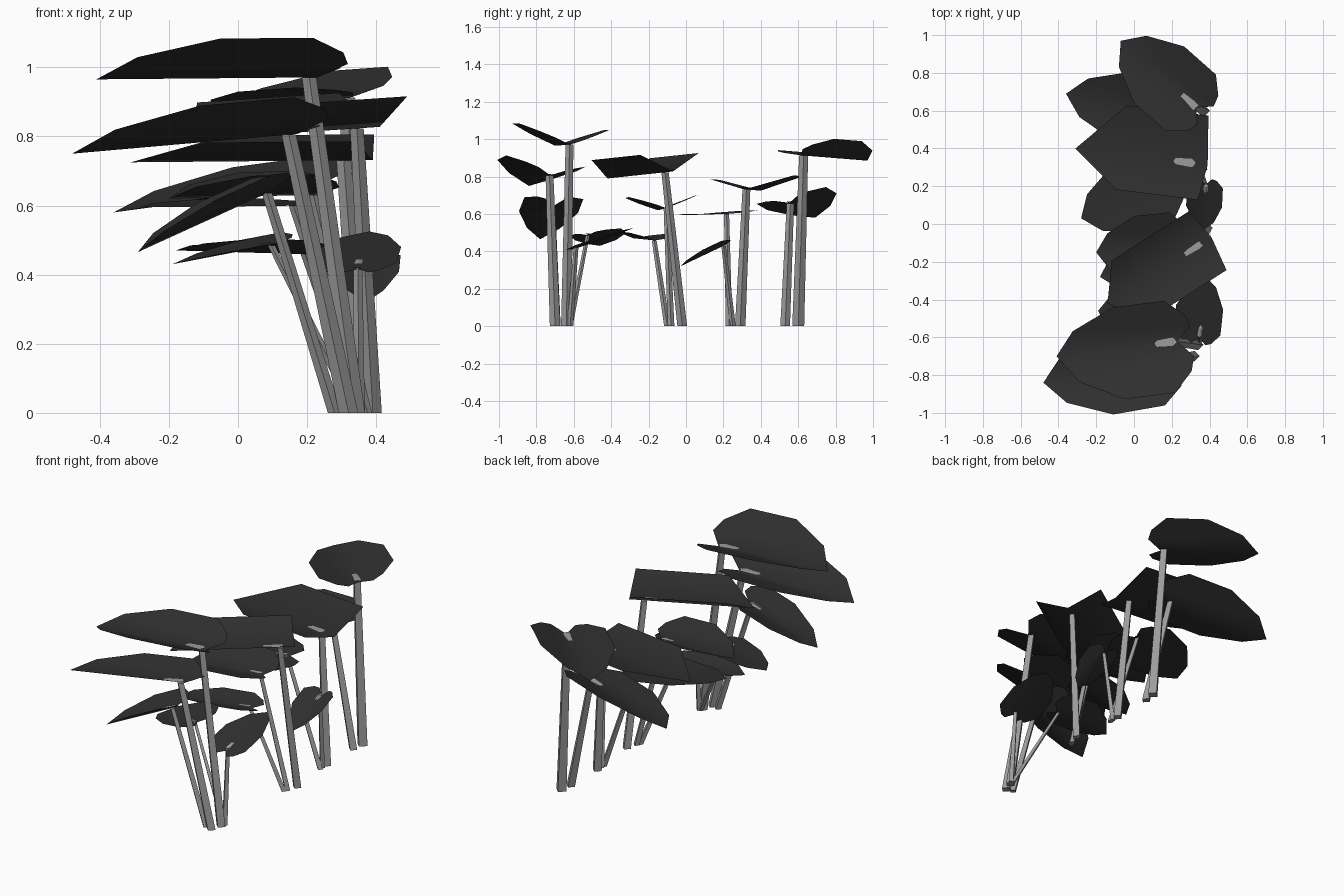
import bpy
import bmesh
from mathutils import Vector

cube = bpy.data.objects.get("Cube")
if cube:
    bpy.data.objects.remove(cube, do_unlink=True)


def material(name, value):
    mat = bpy.data.materials.new(name)
    mat.use_nodes = True
    colour = (value, value, value, 1)
    mat.diffuse_color = colour
    node = next(n for n in mat.node_tree.nodes if n.type == "BSDF_PRINCIPLED")
    node.inputs["Base Color"].default_value = colour
    node.inputs["Roughness"].default_value = 0.8
    return mat


LEAF = material("dark leaf grey", 0.028)
STALK = material("stalk grey", 0.33)

# Half outlines, tip to notch: (along the midrib, out to the side)
HEART = [(0.82, 0.55), (0.42, 1), (-0.06, 1), (-0.24, 0.62), (-0.28, 0.33), (-0.14, 0)]
BROAD = [(0.57, 1), (-0.2, 1), (-0.25, 0)]
BLUNT = [(0.73, 1), (-0.2, 1), (-0.25, 0)]
ATTACH = -0.1


def finish(bm, name, mat, smooth):
    mesh = bpy.data.meshes.new(name)
    bm.to_mesh(mesh)
    bm.free()
    mesh.materials.append(mat)
    for poly in mesh.polygons:
        poly.use_smooth = smooth
    obj = bpy.data.objects.new(name, mesh)
    bpy.context.collection.objects.link(obj)


def blade(name, heart, axis, left, right, outline):
    """Folded leaf sheet; left and right are (width, rise) of each half."""
    across = Vector((-axis.y, axis.x, 0)).normalized()
    bm = bmesh.new()
    notch = bm.verts.new(heart + axis * outline[-1][0])
    point = bm.verts.new(heart + axis)
    for sign, (width, rise) in ((1, left), (-1, right)):
        side = across * width * sign + Vector((0, 0, rise))
        rim = [bm.verts.new(heart + axis * u + side * v) for u, v in outline[:-1]]
        loop = [point] + rim + [notch]
        bm.faces.new(loop if sign > 0 else loop[::-1])
    finish(bm, name, LEAF, True)


def stem(name, foot, top, radius, sides=4):
    """Tapered square stem with level ends."""
    bm = bmesh.new()
    bmesh.ops.create_cone(bm, cap_ends=True, segments=sides, radius1=radius,
                          radius2=radius * 0.75, depth=1)
    for vert in bm.verts:
        centre = foot.lerp(top, vert.co.z + 0.5)
        vert.co = centre + Vector((vert.co.x, vert.co.y, 0))
    finish(bm, name, STALK, False)


def plant(name, foot, heart, tip, left, right, radius=0.026, outline=HEART):
    heart = Vector(heart)
    axis = Vector(tip) - heart
    blade(name + "_leaf", heart, axis, left, right, outline)
    top = heart + axis * ATTACH
    stem(name + "_stalk", Vector((*foot, 0)), top, radius)
    # Stalk end showing on top of the leaf
    lift = Vector((0, 0, 0.01))
    stem(name + "_stalk_end", top + lift, heart + axis * 0.05 + lift, radius * 0.8)


# Front clump
plant("front_tall", foot=(0.34, -0.64), heart=(0.15, -0.63, 0.97),
      tip=(-0.41, -0.70, 0.965), left=(0.27, 0.115), right=(0.22, 0.08), radius=0.028)
plant("front_broad", foot=(0.32, -0.70), heart=(0.09, -0.74, 0.8),
      tip=(-0.48, -0.84, 0.75), left=(0.23, 0.11), right=(0.2, 0.05), radius=0.028)
plant("front_low", foot=(0.28, -0.69), heart=(0.05, -0.72, 0.62),
      tip=(-0.29, -0.78, 0.465), left=(0.15, 0.06), right=(0.17, 0.05), radius=0.02)
plant("front_small", foot=(0.35, -0.62), heart=(0.35, -0.56, 0.43),
      tip=(0.38, -0.28, 0.525), left=(0.14, 0), right=(0.11, 0.01), radius=0.017)
plant("front_hidden", foot=(0.34, -0.62), heart=(0.07, -0.52, 0.48),
      tip=(-0.19, -0.46, 0.43), left=(0.1, 0), right=(0.18, 0.04), radius=0.014)

# Second clump
plant("second_tall", foot=(0.39, -0.02), heart=(0.3, -0.14, 0.82),
      tip=(-0.14, -0.42, 0.79), left=(0.19, 0.09), right=(0.18, 0.1), outline=BLUNT)
plant("second_middle", foot=(0.37, -0.08), heart=(0.18, -0.11, 0.63),
      tip=(-0.2, -0.15, 0.62), left=(0.2, 0.06), right=(0.17, 0.07), radius=0.018)
plant("second_low", foot=(0.36, -0.1), heart=(0.16, -0.18, 0.46),
      tip=(-0.18, -0.28, 0.47), left=(0.13, 0.04), right=(0.12, 0.03), radius=0.017)

# Third clump
plant("third_tall", foot=(0.36, 0.29), heart=(0.25, 0.33, 0.73),
      tip=(-0.31, 0.4, 0.725), left=(0.19, 0.055), right=(0.26, 0.075), radius=0.028,
      outline=BROAD)
plant("third_middle", foot=(0.36, 0.23), heart=(0.12, 0.2, 0.6),
      tip=(-0.28, 0.03, 0.595), left=(0.19, 0), right=(0.19, 0.02), radius=0.018)
plant("third_small", foot=(0.36, 0.25), heart=(0.38, 0.18, 0.42),
      tip=(0.37, -0.03, 0.32), left=(0.09, 0.03), right=(0.1, 0.03), radius=0.016)

# Back clump
plant("back_tall", foot=(0.37, 0.6), heart=(0.28, 0.66, 0.91),
      tip=(-0.07, 0.97, 0.885), left=(0.2, 0.03), right=(0.2, 0.09), radius=0.032)
plant("back_low", foot=(0.36, 0.53), heart=(0.16, 0.57, 0.65),
      tip=(-0.36, 0.69, 0.58), left=(0.19, 0), right=(0.19, 0.09))
